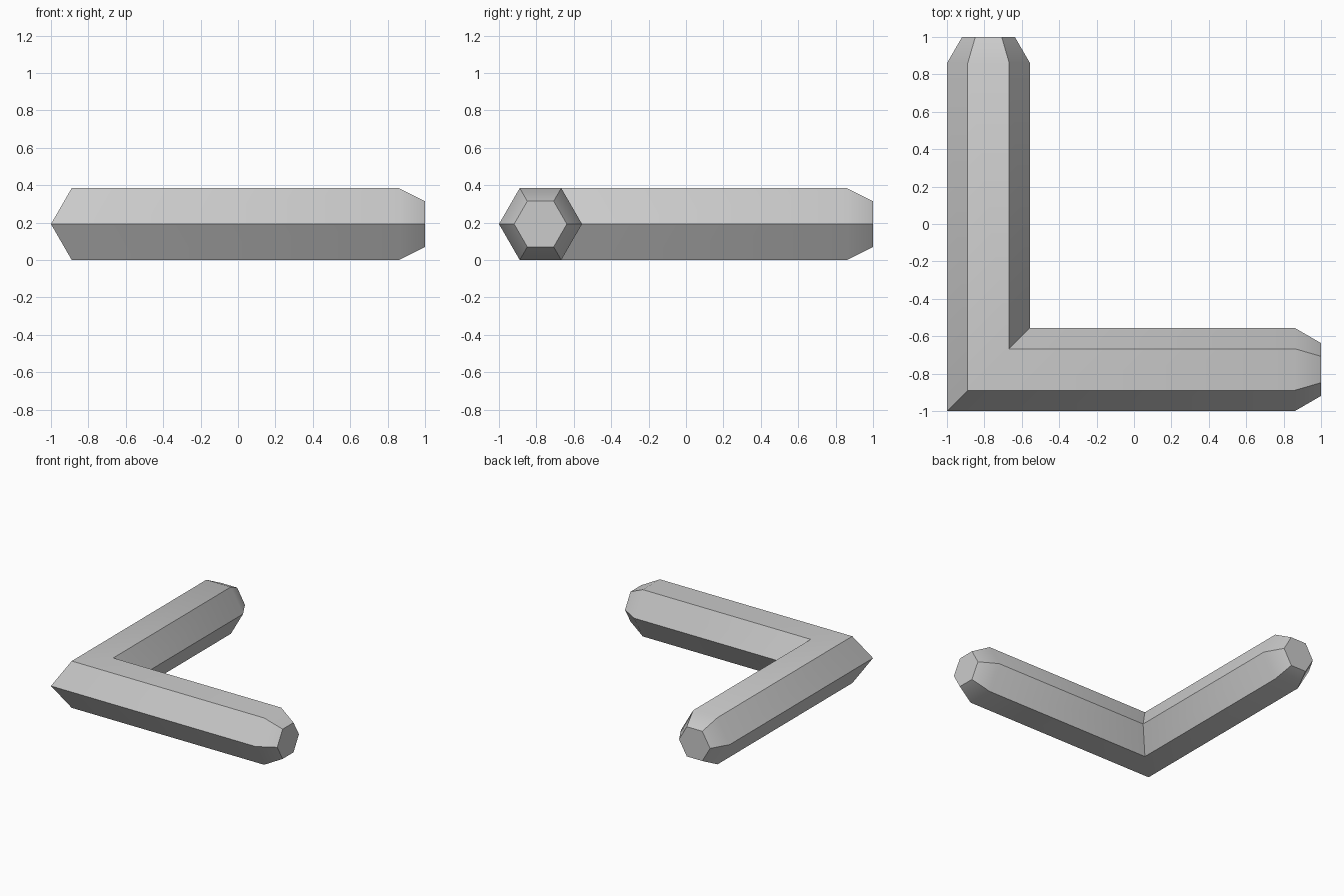
import bpy
import bmesh
from math import cos, sin, pi

cube = bpy.data.objects.get("Cube")
if cube:
    bpy.data.objects.remove(cube, do_unlink=True)

RADIUS = 0.222            # hexagon corner radius
AXIS = RADIUS - 1         # bar centre line, in x and y
HEIGHT = RADIUS * sin(pi / 3)
TIP_SCALE = 0.635
TAPER_START = 0.86

grey = bpy.data.materials.new("grey steel")
grey.use_nodes = True
colour = (0.6, 0.6, 0.6, 1)
grey.diffuse_color = colour
grey.node_tree.nodes["Principled BSDF"].inputs["Base Color"].default_value = colour

bm = bmesh.new()


def ring(place, scale=1):
    """Hexagon ring; place maps (sideways, up) to a point."""
    points = [(AXIS + scale * RADIUS * cos(i * pi / 3),
               HEIGHT + scale * RADIUS * sin(i * pi / 3)) for i in range(6)]
    return [bm.verts.new(place(d, z)) for d, z in points]


# Tapered end, straight bar, mitred corner, straight bar, tapered end
rings = [
    ring(lambda d, z: (1, d, z), TIP_SCALE),
    ring(lambda d, z: (TAPER_START, d, z)),
    ring(lambda d, z: (d, d, z)),
    ring(lambda d, z: (d, TAPER_START, z)),
    ring(lambda d, z: (d, 1, z), TIP_SCALE),
]
for a, b in zip(rings, rings[1:]):
    for i in range(6):
        j = (i + 1) % 6
        bm.faces.new((a[i], a[j], b[j], b[i]))
bm.faces.new(rings[0])
bm.faces.new(rings[-1])
bmesh.ops.recalc_face_normals(bm, faces=bm.faces)

mesh = bpy.data.meshes.new("hex_key")
bm.to_mesh(mesh)
bm.free()
mesh.materials.append(grey)
hex_key = bpy.data.objects.new("hex_key", mesh)
bpy.context.collection.objects.link(hex_key)

# Smooth over the shallow tapers, sharp on the hexagon edges
bpy.ops.object.select_all(action='DESELECT')
hex_key.select_set(True)
bpy.context.view_layer.objects.active = hex_key
bpy.ops.object.shade_smooth_by_angle(angle=pi / 6)
